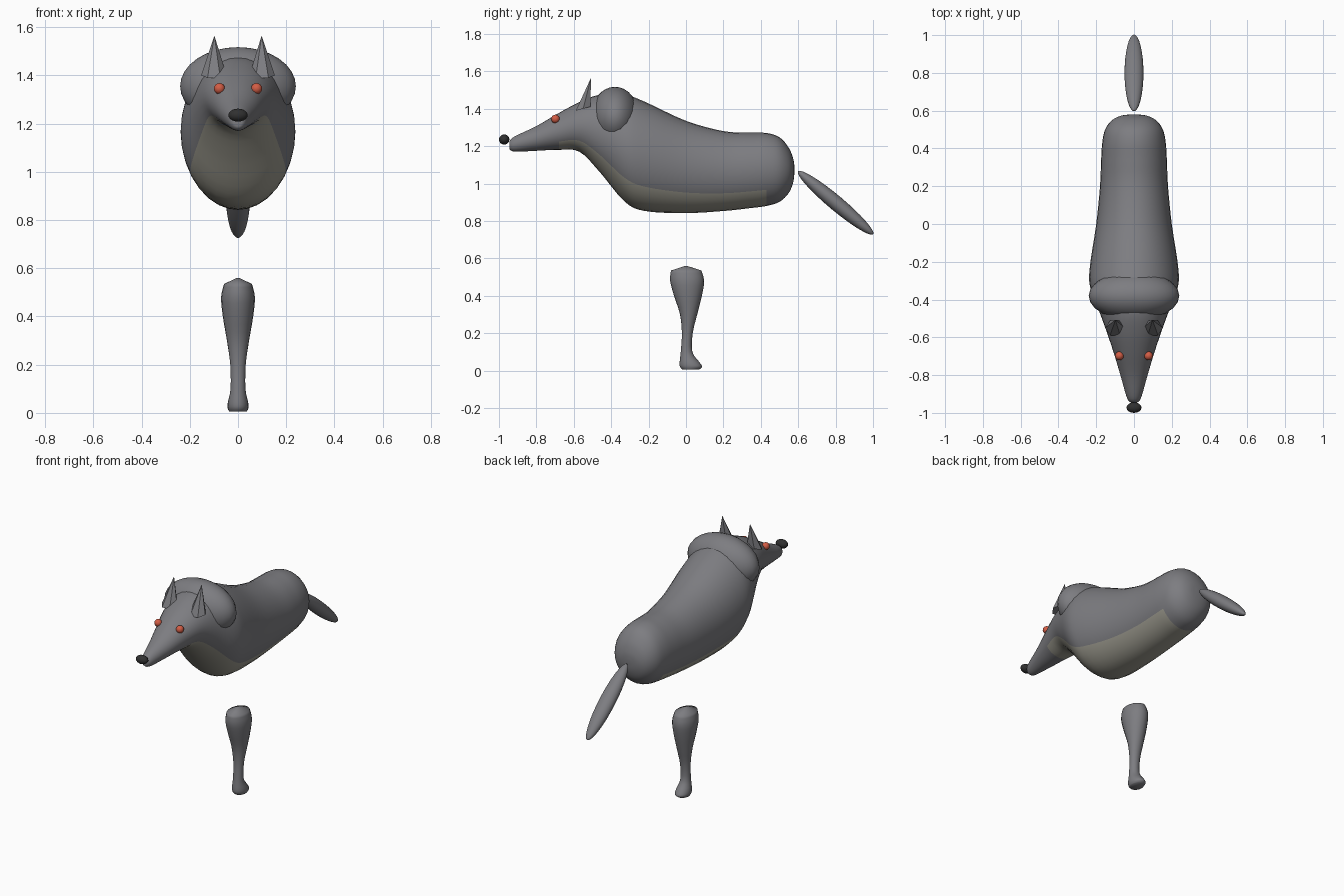
import bpy, bmesh, math
from mathutils import Vector

if "Cube" in bpy.data.objects:
    bpy.data.objects.remove(bpy.data.objects["Cube"])


def material(name, rgb):
    m = bpy.data.materials.new(name)
    m.diffuse_color = (*rgb, 1)
    m.use_nodes = True
    m.node_tree.nodes["Principled BSDF"].inputs["Base Color"].default_value = m.diffuse_color
    return m


GREY = material("grey fur", (0.205, 0.205, 0.22))
BELLY = material("pale belly fur", (0.33, 0.32, 0.27))
RED = material("red eye", (0.65, 0.11, 0.06))
BLACK = material("black nose", (0.03, 0.03, 0.03))


def finish(name, bm, mats, smooth=True):
    bmesh.ops.recalc_face_normals(bm, faces=bm.faces[:])
    for f in bm.faces:
        f.smooth = smooth
    me = bpy.data.meshes.new(name)
    bm.to_mesh(me)
    bm.free()
    for m in mats:
        me.materials.append(m)
    ob = bpy.data.objects.new(name, me)
    bpy.context.collection.objects.link(ob)
    return ob


def spline(pts, steps):
    """Catmull-Rom through tuples of numbers."""
    p = [Vector(q) for q in pts]
    p = [p[0]] + p + [p[-1]]
    out = []
    for i in range(1, len(p) - 2):
        a, b, c, d = p[i - 1:i + 3]
        for s in range(steps):
            t = s / steps
            out.append(0.5 * (2 * b + (c - a) * t + (2 * a - 5 * b + 4 * c - d) * t * t
                              + (3 * b - a - 3 * c + d) * t ** 3))
    return out + [p[-1]]


def loft(bm, rings):
    rows = [[bm.verts.new(v) for v in r] for r in rings]
    n = len(rows[0])
    for a, b in zip(rows, rows[1:]):
        for i in range(n):
            bm.faces.new((a[i], a[(i + 1) % n], b[(i + 1) % n], b[i]))
    bm.faces.new(rows[0])
    bm.faces.new(rows[-1])


def ellipsoid(name, loc, radii, mat, u=24, v=16, tilt=0):
    bm = bmesh.new()
    bmesh.ops.create_uvsphere(bm, u_segments=u, v_segments=v, radius=1)
    ob = finish(name, bm, [mat])
    ob.location, ob.scale, ob.rotation_euler = loc, radii, (tilt, 0, 0)
    return ob


# Body and head: stations of (y, half width, top z, bottom z)
stations = [(-0.945, 0.008, 1.215, 1.195), (-0.94, 0.025, 1.232, 1.18), (-0.91, 0.041, 1.255, 1.17),
            (-0.80, 0.072, 1.307, 1.175), (-0.68, 0.108, 1.377, 1.18), (-0.57, 0.145, 1.435, 1.17),
            (-0.46, 0.185, 1.475, 1.06), (-0.33, 0.233, 1.475, 0.905), (-0.22, 0.233, 1.437, 0.853),
            (0.0, 0.20, 1.335, 0.842), (0.2, 0.18, 1.28, 0.853), (0.34, 0.174, 1.272, 0.868),
            (0.43, 0.168, 1.27, 0.88), (0.50, 0.153, 1.247, 0.902), (0.55, 0.116, 1.19, 0.95),
            (0.574, 0.066, 1.13, 1.01), (0.58, 0.01, 1.085, 1.065)]
N = 32
rings = []
for y, w, top, bot in spline(stations, 4):
    mid, h = (top + bot) / 2, (top - bot) / 2
    rings.append([(w * math.cos(math.tau * i / N), y, mid + h * math.sin(math.tau * i / N))
                  for i in range(N)])
bm = bmesh.new()
loft(bm, rings)
bm.faces.ensure_lookup_table()
for k, f in enumerate(bm.faces[:-2]):
    # Pale underside: lower part of each ring, chin to hind end
    if 19 <= k % N <= 28 and -0.68 < f.calc_center_median().y < 0.43:
        f.material_index = 1
finish("body_and_head", bm, [GREY, BELLY])

# Neck ruff, nose, tail
ellipsoid("neck_ruff", (0, -0.38, 1.355), (0.24, 0.13, 0.162), GREY)
ellipsoid("nose", (0, -0.972, 1.235), (0.04, 0.028, 0.027), BLACK, 16, 10)
ellipsoid("tail", (0, 0.80, 0.897), (0.05, 0.04, 0.262), GREY, 24, 16, math.atan2(0.4, 0.335))

# Eyes and ears, mirrored
for side, s in (("left", 1), ("right", -1)):
    ellipsoid(side + "_eye", (s * 0.077, -0.698, 1.345), (0.023,) * 3, RED, 16, 10)
    bm = bmesh.new()
    base = [bm.verts.new((s * (0.1 + 0.053 * math.cos(math.tau * i / 6)),
                          -0.55 + 0.045 * math.sin(math.tau * i / 6),
                          1.40 + 0.012 * math.sin(math.tau * i / 6))) for i in range(6)]
    tip = bm.verts.new((s * 0.098, -0.508, 1.565))
    bm.faces.new(base)
    for i in range(6):
        bm.faces.new((base[i], base[(i + 1) % 6], tip))
    finish(side + "_ear", bm, [GREY], False)

# Leg: stations of (z, half width, rear... front y extents)
leg = [(0.005, 0.036, -0.02, 0.07), (0.02, 0.043, -0.032, 0.086), (0.045, 0.042, -0.034, 0.072),
       (0.10, 0.031, -0.028, 0.034), (0.20, 0.032, -0.022, 0.036), (0.30, 0.046, -0.032, 0.060),
       (0.40, 0.063, -0.064, 0.085), (0.48, 0.070, -0.085, 0.097), (0.535, 0.058, -0.08, 0.082),
       (0.56, 0.004, -0.004, 0.004)]
rings = []
for z, w, y0, y1 in spline(leg[:-1], 3) + [Vector(leg[-1])]:
    rings.append([(w * math.cos(math.tau * i / 20),
                   (y0 + y1) / 2 + (y1 - y0) / 2 * math.sin(math.tau * i / 20), z) for i in range(20)])
bm = bmesh.new()
loft(bm, rings)
finish("leg", bm, [GREY])
